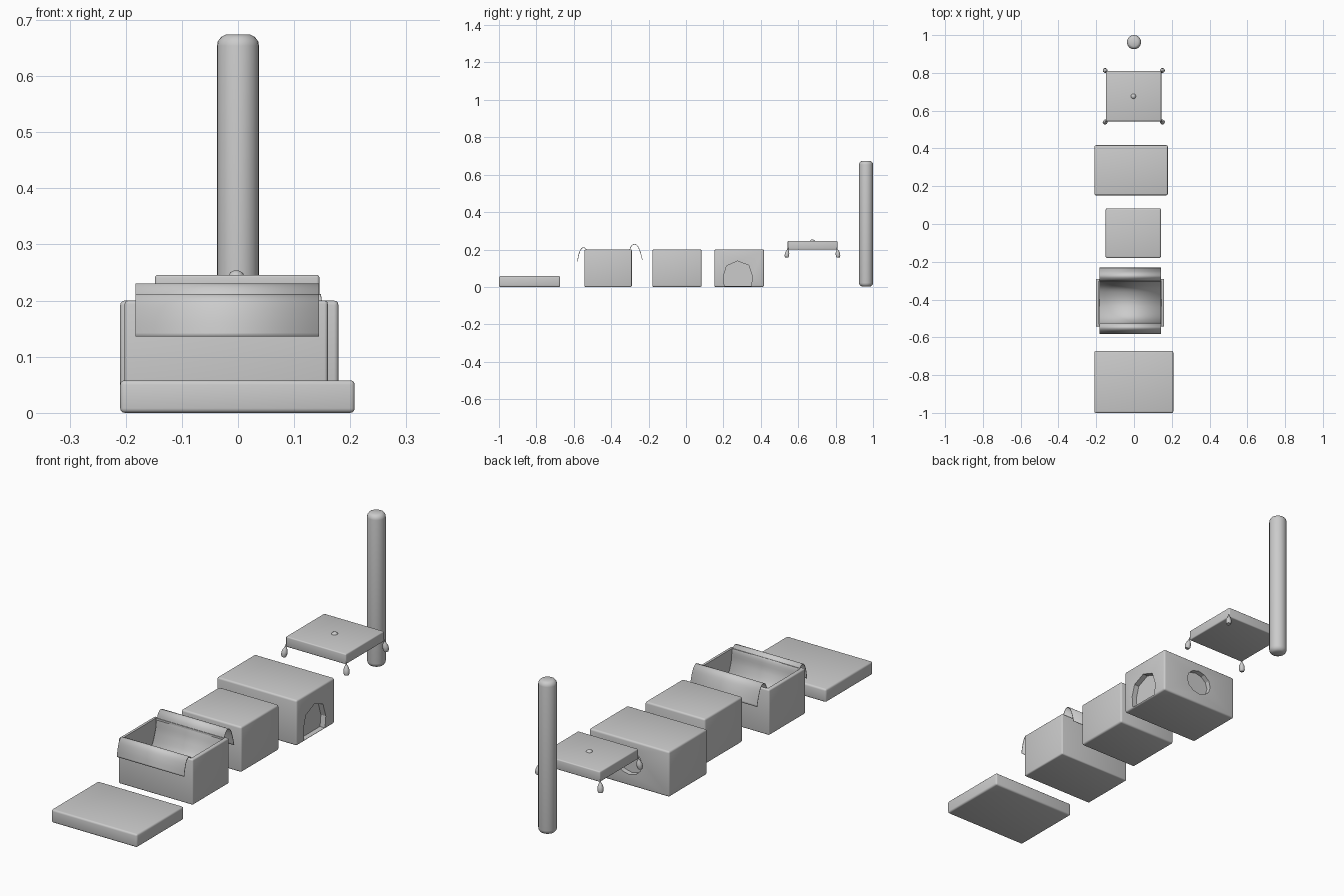
import bpy, bmesh
from math import pi, cos, sin, radians
from mathutils import Vector, Matrix

if "Cube" in bpy.data.objects:
    bpy.data.objects.remove(bpy.data.objects["Cube"])


def finish(name, bm, smooth=True):
    bmesh.ops.recalc_face_normals(bm, faces=bm.faces)
    me = bpy.data.meshes.new(name)
    bm.to_mesh(me)
    bm.free()
    ob = bpy.data.objects.new(name, me)
    bpy.context.collection.objects.link(ob)
    if smooth:
        bpy.ops.object.select_all(action='DESELECT')
        bpy.context.view_layer.objects.active = ob
        ob.select_set(True)
        bpy.ops.object.shade_smooth_by_angle(angle=radians(40))
    return ob


def block(name, x, y, z, bevel=0.008):
    bm = bmesh.new()
    bmesh.ops.create_cube(bm, size=1)
    for v in bm.verts:
        v.co = Vector([(r[0] + r[1]) / 2 + c * (r[1] - r[0]) for c, r in zip(v.co, (x, y, z))])
    if bevel:
        bmesh.ops.bevel(bm, geom=bm.edges[:], offset=bevel, segments=3, profile=0.5, affect='EDGES')
    return finish(name, bm)


def prism(name, points, direction):
    bm = bmesh.new()
    face = bm.faces.new([bm.verts.new(p) for p in points])
    out = bmesh.ops.extrude_face_region(bm, geom=[face])
    bmesh.ops.translate(bm, vec=direction, verts=[g for g in out['geom'] if isinstance(g, bmesh.types.BMVert)])
    return finish(name, bm, False)


def cut(target, cutter):
    cutter.hide_render = True
    mod = target.modifiers.new('cut', 'BOOLEAN')
    mod.operation = 'DIFFERENCE'
    mod.solver = 'EXACT'
    mod.object = cutter
    bpy.ops.object.select_all(action='DESELECT')
    bpy.context.view_layer.objects.active = target
    target.select_set(True)
    bpy.ops.object.modifier_apply(modifier=mod.name)
    bpy.data.objects.remove(cutter)


def spin_solid(name, profile, matrix, sides=16):
    bm = bmesh.new()
    rings = [[bm.verts.new((r * cos(2 * pi * i / sides), r * sin(2 * pi * i / sides), z))
              for i in range(sides)] for r, z in profile]
    for a, b in zip(rings, rings[1:]):
        for i in range(sides):
            j = (i + 1) % sides
            bm.faces.new((a[i], a[j], b[j], b[i]))
    bm.faces.new(rings[0])
    bm.faces.new(rings[-1])
    bm.transform(matrix)
    return finish(name, bm)


# Base slab and closed box
block('base_slab', (-0.21, 0.208), (-1.0, -0.673), (0.0, 0.058))
block('closed_box', (-0.15, 0.142), (-0.18, 0.083), (0.0, 0.2))

# Open basket
basket = block('open_basket', (-0.202, 0.16), (-0.543, -0.29), (0.0, 0.2), 0.006)
cut(basket, block('basket_cutter', (-0.187, 0.145), (-0.529, -0.304), (0.03, 0.3), 0))

# Cloth draped through the basket, hanging over front and back rims
ctrl = [(-0.580, 0.136), (-0.574, 0.170), (-0.564, 0.198), (-0.551, 0.210), (-0.538, 0.206),
        (-0.527, 0.190), (-0.520, 0.140), (-0.490, 0.085), (-0.417, 0.058), (-0.345, 0.085),
        (-0.315, 0.140), (-0.303, 0.190), (-0.293, 0.217), (-0.276, 0.229), (-0.258, 0.217),
        (-0.244, 0.185), (-0.233, 0.143)]
path = []
for i in range(len(ctrl) - 1):
    p = [Vector(ctrl[min(max(i + k, 0), len(ctrl) - 1)]) for k in (-1, 0, 1, 2)]
    for t in (0, 0.25, 0.5, 0.75):
        path.append(0.5 * (2 * p[1] + (p[2] - p[0]) * t + (2 * p[0] - 5 * p[1] + 4 * p[2] - p[3]) * t**2
                           + (3 * p[1] - p[0] - 3 * p[2] + p[3]) * t**3))
path.append(Vector(ctrl[-1]))
bm = bmesh.new()
rows = [[bm.verts.new((x, q.x, q.y)) for x in (-0.183, 0.144)] for q in path]
for a, b in zip(rows, rows[1:]):
    bm.faces.new((a[0], a[1], b[1], b[0]))
cloth = finish('basket_cloth', bm)
solid = cloth.modifiers.new('thickness', 'SOLIDIFY')
solid.thickness = 0.003
solid.offset = 0

# House with an arched door on the right and a round window at the back
house = block('house_box', (-0.21, 0.179), (0.152, 0.417), (0.0, 0.2))
door = [(0.205, 0.005), (0.201, 0.06), (0.217, 0.112), (0.275, 0.138),
        (0.335, 0.116), (0.355, 0.055), (0.349, 0.005)]
cut(house, prism('door_cutter', [(0.155, y, z) for y, z in door], (0.1, 0, 0)))
window = [(-0.014 + 0.064 * cos(2 * pi * i / 12), 0.395, 0.105 + 0.056 * sin(2 * pi * i / 12)) for i in range(12)]
cut(house, prism('window_cutter', window, (0, 0.1, 0)))

# Platform with a top button and four hanging tassels
block('platform', (-0.148, 0.145), (0.543, 0.81), (0.2, 0.246), 0.005)
button = [(0.014 * cos(a), 0.011 * sin(a)) for a in (0, 0.4, 0.8, 1.2, 1.5)]
spin_solid('platform_button', button, Matrix.Translation((-0.003, 0.676, 0.243)))
tassel = [(0.009, -0.046), (0.0125, -0.038), (0.012, -0.022), (0.007, -0.009), (0.003, -0.002), (0.003, 0.008)]
for sx in (-1, 1):
    for sy in (-1, 1):
        tilt = Matrix.Rotation(radians(8 * sy), 4, 'X') @ Matrix.Rotation(radians(-8 * sx), 4, 'Y')
        place = Matrix.Translation((-0.001 + 0.147 * sx, 0.676 + 0.132 * sy, 0.203))
        spin_solid('tassel', tassel, place @ tilt, 10)

# Scratching post with rounded ends
half = [(0.022, 0.0), (0.030, 0.004), (0.036, 0.012), (0.0375, 0.02)]
post = [(r, 0.002 + z) for r, z in half] + [(r, 0.674 - z) for r, z in reversed(half)]
spin_solid('post', post, Matrix.Translation((0, 0.9625, 0)), 24)
